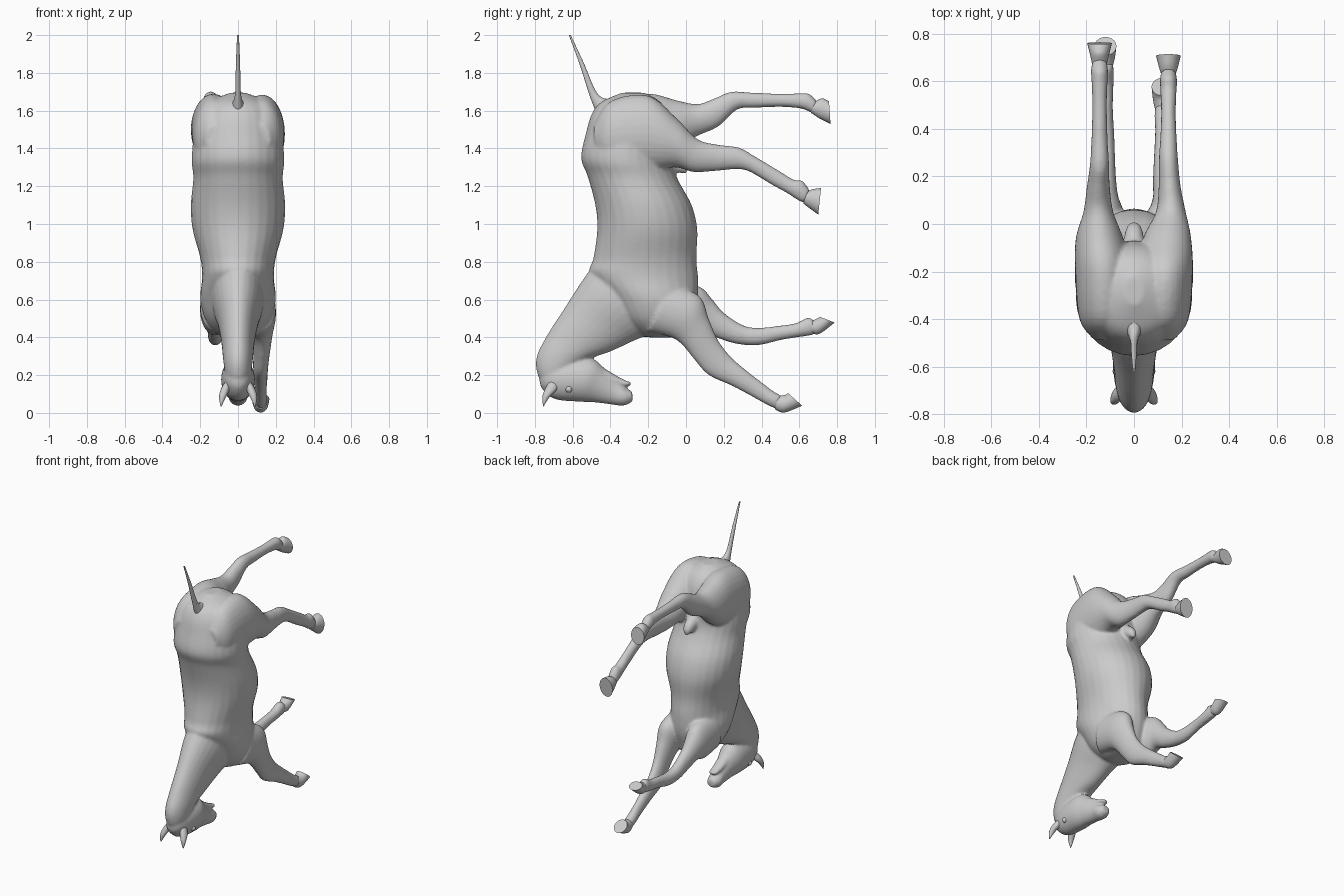
import bpy, bmesh, math
from mathutils import Vector

def spline(p0, p1, p2, p3, t):
    return [0.5 * (2*b + (c-a)*t + (2*a-5*b+4*c-d)*t*t + (3*b-a-3*c+d)*t**3)
            for a, b, c, d in zip(p0, p1, p2, p3)]

def loft(name, rows, steps=5, n=28):
    """Each row: y1, z1, y2, z2 (silhouette edges in side view), centre x, half width."""
    fine = []
    for i in range(len(rows) - 1):
        q = [rows[max(0, min(len(rows) - 1, i + k))] for k in (-1, 0, 1, 2)]
        fine += [spline(*q, s / steps) for s in range(steps)]
    fine.append(rows[-1])
    bm = bmesh.new()
    rings = []
    for y1, z1, y2, z2, x, w in fine:
        mid = Vector((x, (y1+y2)/2, (z1+z2)/2))
        half = Vector((0, (y1-y2)/2, (z1-z2)/2))
        rings.append([bm.verts.new(mid + half*math.cos(a) + Vector((w*math.sin(a), 0, 0)))
                      for a in (math.tau*k/n for k in range(n))])
    for r, s in zip(rings, rings[1:]):
        for k in range(n):
            bm.faces.new((r[k], r[(k+1) % n], s[(k+1) % n], s[k]))
    bm.faces.new(rings[0])
    bm.faces.new(rings[-1])
    bmesh.ops.recalc_face_normals(bm, faces=bm.faces)
    me = bpy.data.meshes.new(name)
    bm.to_mesh(me)
    bm.free()
    ob = bpy.data.objects.new(name, me)
    bpy.context.collection.objects.link(ob)
    return ob

def select(obs):
    bpy.ops.object.select_all(action='DESELECT')
    for o in obs:
        o.select_set(True)
    bpy.context.view_layer.objects.active = obs[0]

# torso, rump at the top and chest at the bottom
skin = [loft("horse_body", [
    (-.34, 1.695, -.22, 1.695, 0, .04), (-.45, 1.645, -.14, 1.65, 0, .15),
    (-.50, 1.58, -.09, 1.57, 0, .21), (-.53, 1.48, -.07, 1.45, 0, .235),
    (-.555, 1.35, -.07, 1.32, 0, .245), (-.52, 1.25, -.04, 1.23, 0, .237),
    (-.48, 1.1, .03, 1.1, 0, .25), (-.47, .97, .06, .97, 0, .24),
    (-.49, .82, .055, .82, 0, .20), (-.51, .74, .065, .70, 0, .19),
    (-.42, .62, .06, .58, 0, .20), (-.35, .50, .03, .48, 0, .17),
    (-.26, .42, 0, .415, 0, .11), (-.2, .40, -.08, .40, 0, .04)])]

# neck
skin.append(loft("neck", [
    (-.49, .78, -.02, .55, 0, .14), (-.55, .70, -.15, .44, 0, .135),
    (-.64, .56, -.28, .38, 0, .105), (-.73, .42, -.40, .325, 0, .088),
    (-.79, .30, -.50, .29, 0, .08), (-.785, .2, -.58, .24, 0, .07),
    (-.73, .10, -.6, .2, 0, .05)]))

# head and lower jaw
skin.append(loft("head", [
    (-.77, .22, -.73, .27, 0, .03), (-.77, .14, -.66, .28, 0, .065),
    (-.70, .075, -.58, .295, 0, .085), (-.58, .06, -.49, .285, 0, .088),
    (-.48, .055, -.43, .235, 0, .065), (-.40, .045, -.37, .175, 0, .05),
    (-.33, .038, -.325, .135, 0, .05), (-.282, .06, -.285, .115, 0, .03)]))
skin.append(loft("lower_jaw", [
    (-.45, .16, -.43, .235, 0, .045), (-.37, .145, -.355, .19, 0, .037),
    (-.32, .14, -.315, .17, 0, .033), (-.29, .145, -.29, .165, 0, .022)]))

# hind legs: shared haunch start, then each pose
for side, rows in ((1, [
    (-.2, 1.68, -.2, 1.28, .13, .118), (-.05, 1.56, -.06, 1.30, .14, .10),
    (.06, 1.45, .04, 1.275, .155, .063), (.17, 1.42, .15, 1.28, .15, .046),
    (.28, 1.405, .27, 1.29, .145, .04), (.37, 1.355, .34, 1.275, .145, .035),
    (.48, 1.29, .45, 1.21, .145, .031), (.57, 1.235, .54, 1.16, .145, .034),
    (.615, 1.23, .585, 1.13, .145, .036), (.655, 1.18, .625, 1.11, .145, .032)]),
    (-1, [
    (-.2, 1.69, -.2, 1.30, -.13, .118), (-.05, 1.655, -.07, 1.36, -.145, .10),
    (.06, 1.635, .04, 1.455, -.15, .063), (.15, 1.665, .17, 1.515, -.15, .048),
    (.24, 1.70, .27, 1.605, -.145, .04), (.36, 1.695, .37, 1.615, -.145, .034),
    (.5, 1.69, .5, 1.62, -.145, .031), (.6, 1.692, .6, 1.612, -.145, .034),
    (.65, 1.69, .64, 1.60, -.145, .036), (.695, 1.65, .67, 1.585, -.145, .032)])):
    haunch = [(-.49, 1.52, -.48, 1.38, side*.12, .05),
              (-.40, 1.65, -.40, 1.28, side*.125, .105)]
    skin.append(loft("hind_leg", haunch + rows))

# front legs
skin.append(loft("front_leg", [
    (-.08, .68, -.2, .43, .11, .09), (.07, .62, -.08, .40, .12, .08),
    (.12, .50, -.02, .36, .125, .06), (.17, .385, .05, .275, .125, .045),
    (.24, .295, .12, .2, .12, .04), (.32, .225, .25, .14, .12, .036),
    (.41, .155, .37, .075, .12, .031), (.47, .11, .44, .037, .12, .034),
    (.505, .095, .48, .02, .12, .031)]))
skin.append(loft("front_leg", [
    (-.08, .70, -.15, .43, -.11, .09), (.07, .67, 0, .41, -.12, .08),
    (.14, .60, .08, .43, -.125, .06), (.2, .53, .17, .395, -.12, .045),
    (.3, .465, .27, .365, -.12, .04), (.38, .45, .38, .358, -.12, .037),
    (.48, .46, .5, .385, -.12, .031), (.58, .475, .59, .40, -.12, .034),
    (.645, .505, .66, .41, -.12, .034), (.675, .49, .685, .42, -.12, .031)]))

# sheath under the belly
skin.append(loft("sheath", [
    (-.12, 1.42, -.1, 1.28, 0, .05), (-.02, 1.35, -.03, 1.27, 0, .035),
    (.01, 1.30, 0, 1.265, 0, .015)]))

# blend the body parts into one smooth skin
select(skin)
bpy.ops.object.join()
body = bpy.context.object
m = body.modifiers.new("blend", 'REMESH')
m.mode = 'VOXEL'
m.voxel_size = .009
m.use_smooth_shade = True
m = body.modifiers.new("relax", 'SMOOTH')
m.factor = .5
m.iterations = 6

# hooves
details = [
    loft("hind_hoof_right", [(.645, 1.175, .62, 1.11, .145, .031),
        (.675, 1.185, .645, 1.09, .145, .04), (.715, 1.19, .70, 1.05, .145, .052)]),
    loft("hind_hoof_left", [(.685, 1.65, .66, 1.59, -.145, .031),
        (.72, 1.665, .705, 1.56, -.145, .04), (.757, 1.65, .765, 1.53, -.145, .052)]),
    loft("front_hoof_right", [(.49, .09, .47, .02, .12, .031),
        (.525, .095, .52, .002, .12, .04), (.54, .105, .615, .038, .12, .046)]),
    loft("front_hoof_left", [(.66, .485, .67, .42, -.12, .031),
        (.695, .50, .71, .42, -.12, .04), (.71, .508, .787, .478, -.12, .046)]),
    # tail
    loft("tail", [(-.48, 1.60, -.38, 1.66, 0, .035), (-.512, 1.685, -.465, 1.685, 0, .016),
        (-.565, 1.85, -.54, 1.85, 0, .011), (-.62, 2.0, -.61, 2.0, 0, .005)])]

# ears and eyes
for s, side in ((1, "right"), (-1, "left")):
    details.append(loft("ear_" + side, [
        (-.67, .15, -.72, .17, s*.05, .02), (-.69, .115, -.745, .13, s*.068, .024),
        (-.725, .08, -.76, .085, s*.082, .018), (-.753, .035, -.757, .036, s*.09, .003)]))
    bpy.ops.mesh.primitive_uv_sphere_add(segments=16, ring_count=10, radius=.018,
                                         location=(s*.072, -.62, .125))
    bpy.context.object.name = "eye_" + side
    details.append(bpy.context.object)

select(details)
bpy.ops.object.shade_smooth_by_angle(angle=math.radians(40))
